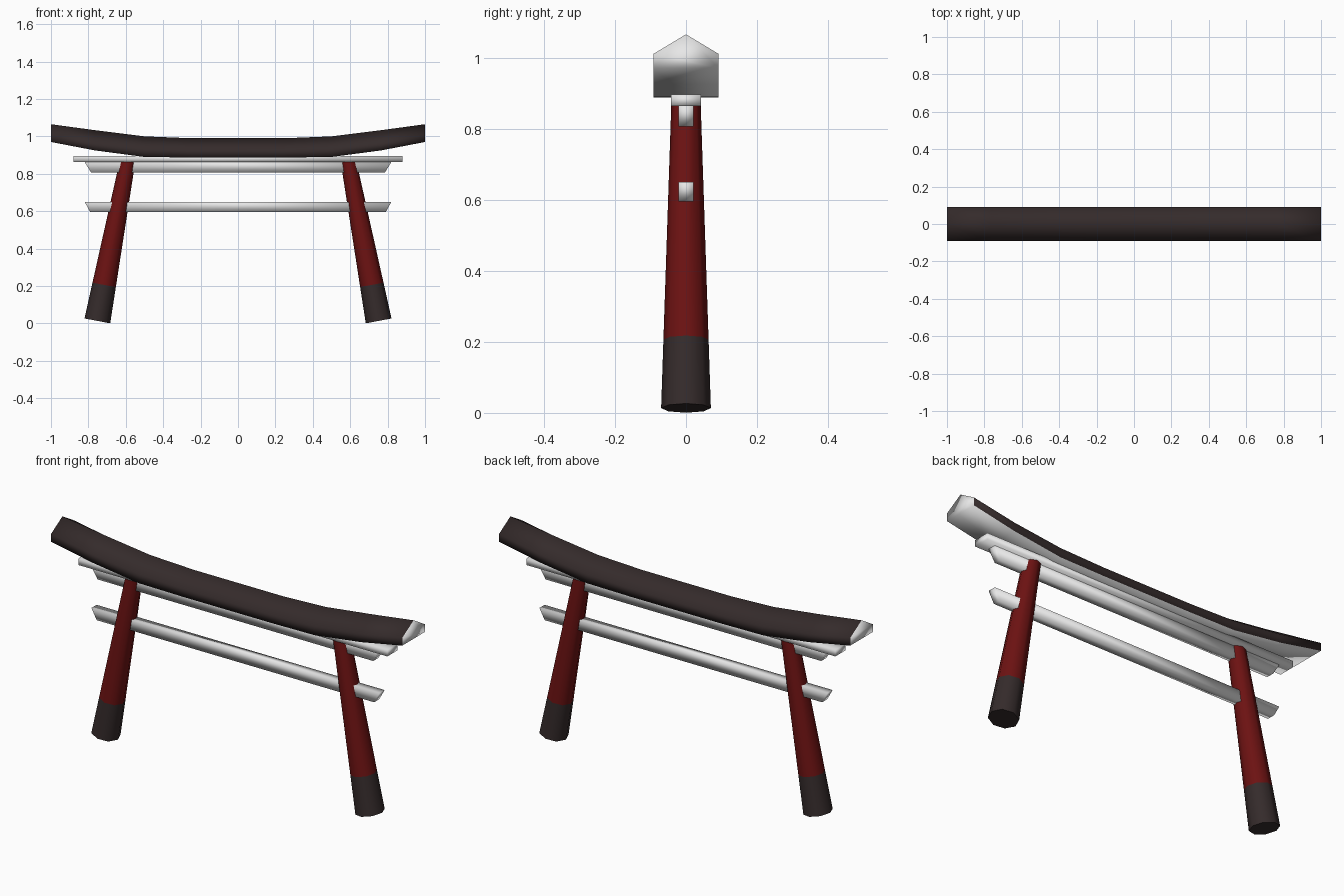
import bpy, bmesh, math
from mathutils import Vector

if "Cube" in bpy.data.objects:
    bpy.data.objects.remove(bpy.data.objects["Cube"])


def material(name, rgb):
    m = bpy.data.materials.new(name)
    m.diffuse_color = (*rgb, 1)
    m.use_nodes = True
    m.node_tree.nodes["Principled BSDF"].inputs["Base Color"].default_value = m.diffuse_color
    return m


RED = material("deep red", (0.15, 0.006, 0.006))
DARK = material("dark brown", (0.035, 0.024, 0.024))
GREY = material("light grey", (0.8, 0.8, 0.8))


def loft(name, rings, mats, rule=None, smooth=True):
    """Join matching rings of points into a closed, capped body."""
    bm = bmesh.new()
    loops = [[bm.verts.new(p) for p in r] for r in rings]
    n = len(loops[0])
    for a, b in zip(loops, loops[1:]):
        for i in range(n):
            j = (i + 1) % n
            bm.faces.new((a[i], a[j], b[j], b[i]))
    bm.faces.new(loops[0])
    bm.faces.new(loops[-1])
    bmesh.ops.recalc_face_normals(bm, faces=bm.faces)
    for f in bm.faces:
        f.smooth = smooth
        if rule:
            f.material_index = rule(f)
    me = bpy.data.meshes.new(name)
    bm.to_mesh(me)
    bm.free()
    for m in mats:
        me.materials.append(m)
    ob = bpy.data.objects.new(name, me)
    bpy.context.collection.objects.link(ob)
    return ob


# Curved roof beam: dark top and sides, grey underside and ends
half = [(1, .97, 1.01, 1.065), (.765, .925, .968, 1.033),
        (.5, .89, .937, 1.0), (.25, .887, .93, .99)]
stations = [(-x, *z) for x, *z in half] + [(x, *z) for x, *z in half[::-1]]
W = .092
loft("roof_beam",
     [[(x, -W, b), (x, W, b), (x, W, e), (x, 0, t), (x, -W, e)]
      for x, b, e, t in stations],
     [DARK, GREY],
     lambda f: 1 if abs(f.normal.x) > .8 or f.normal.z < -.5 else 0)


# Straight cross beams, ends may slope inwards
def beam(name, x_top, x_bot, y, z0, z1):
    loft(name, [[(s * x_bot, -y, z0), (s * x_bot, y, z0),
                 (s * x_top, y, z1), (s * x_top, -y, z1)] for s in (-1, 1)],
         [GREY])


beam("upper_plate", .88, .88, .042, .863, .896)
beam("upper_tie", .82, .785, .021, .806, .863)
beam("lower_tie", .82, .79, .021, .595, .65)

# Leaning tapered posts with dark feet
for side, s in (("left", -1), ("right", 1)):
    bottom = Vector((s * .752, 0, .0135))
    top = Vector((s * .588, 0, .88))
    axis = (top - bottom).normalized()
    u = Vector((0, 1, 0))
    v = axis.cross(u)

    def ring(t):
        c, r = bottom.lerp(top, t), .07 - .029 * t
        return [c + r * (math.cos(k * math.pi / 4) * u + math.sin(k * math.pi / 4) * v)
                for k in range(8)]

    loft(side + "_post", [ring(0), ring(.222), ring(1)], [RED, DARK],
         lambda f: 1 if f.calc_center_median().z < .2 else 0)

# Keep hard edges on the posts only; beams stay softly shaded
for ob in bpy.data.objects:
    ob.select_set(ob.name.endswith("_post"))
    bpy.context.view_layer.objects.active = ob
bpy.ops.object.shade_smooth_by_angle(angle=math.radians(50))
